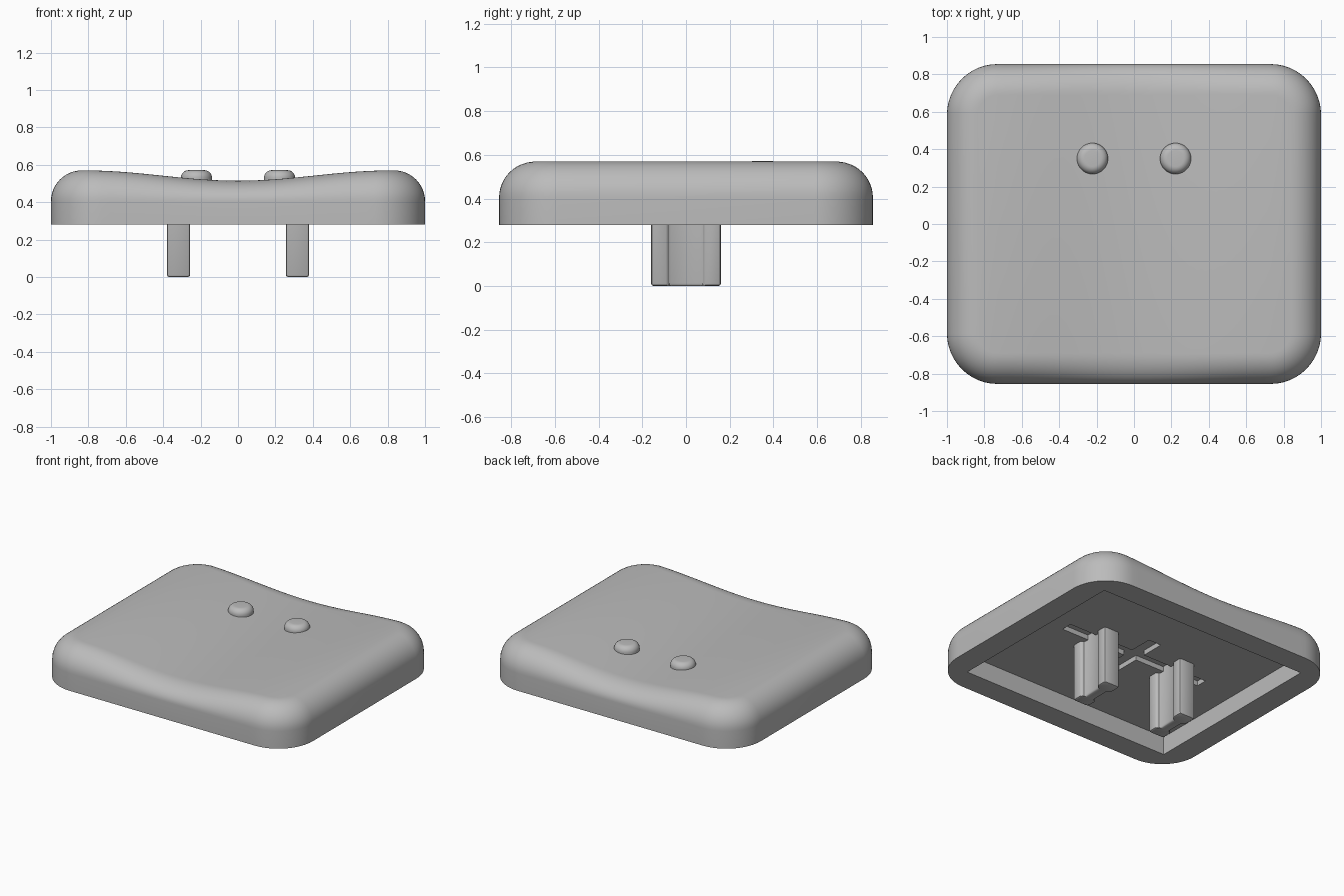
import bpy, bmesh, math

cube = bpy.data.objects.get("Cube")
if cube:
    bpy.data.objects.remove(cube, do_unlink=True)

grey = bpy.data.materials.new("plain grey")
grey.use_nodes = True
grey.diffuse_color = (0.5, 0.5, 0.5, 1)
grey.node_tree.nodes["Principled BSDF"].inputs["Base Color"].default_value = (0.5, 0.5, 0.5, 1)

BASE, CEILING, FILLET_START, FILLET = 0.28, 0.41, 0.405, 0.165
HALF_X, HALF_Y, CORNER = 1.0, 0.855, 0.27


def finish(bm, name, smooth=True):
    bmesh.ops.recalc_face_normals(bm, faces=bm.faces)
    mesh = bpy.data.meshes.new(name)
    bm.to_mesh(mesh)
    bm.free()
    mesh.materials.append(grey)
    obj = bpy.data.objects.new(name, mesh)
    bpy.context.collection.objects.link(obj)
    if smooth:
        shade(obj)
    return obj


def shade(obj):
    bpy.ops.object.select_all(action="DESELECT")
    obj.select_set(True)
    bpy.context.view_layer.objects.active = obj
    bpy.ops.object.shade_smooth_by_angle(angle=math.radians(35))


def bridge(bm, a, b):
    n = len(a)
    for i in range(n):
        j = (i + 1) % n
        bm.faces.new((a[i], a[j], b[j], b[i]))


def top_height(x):
    # shallow valley running front to back
    return 0.5425 - 0.0275 * math.cos(math.pi * min(abs(x) / 0.82, 1))


def half_outline(inset, arc=12, span=32):
    # back half of a rounded rectangle, from right to left
    r = CORNER - inset
    cx, cy = HALF_X - CORNER, HALF_Y - CORNER
    quarter = [(cx + r * math.cos(a), cy + r * math.sin(a))
               for a in (math.pi / 2 * i / arc for i in range(arc + 1))]
    edge = [(cx - 2 * cx * i / span, cy + r) for i in range(1, span)]
    return quarter + edge + [(-x, y) for x, y in reversed(quarter)]


def make_body():
    bm = bmesh.new()

    def ring(inset, rise):
        half = half_outline(inset)
        pts = half + [(x, -y) for x, y in reversed(half)]
        out = []
        for x, y in pts:
            z = BASE if rise is None else FILLET_START + (top_height(x) - FILLET_START) * rise
            out.append(bm.verts.new((x, y, z)))
        return out

    rings = [ring(0, None)]
    for i in range(13):
        a = math.pi / 2 * i / 12
        rings.append(ring(FILLET * (1 - math.cos(a)), math.sin(a)))
    for a, b in zip(rings, rings[1:]):
        bridge(bm, a, b)
    bm.faces.new(rings[0])
    # curved top as strips from back to front
    top = rings[-1]
    n = len(top)
    for i in range(n // 2 - 1):
        bm.faces.new((top[i], top[i + 1], top[n - 2 - i], top[n - 1 - i]))
    return finish(bm, "cap_body", smooth=False)


def cut_box(body, half_x, half_y, roof):
    bm = bmesh.new()
    bmesh.ops.create_cube(bm, size=2)
    for v in bm.verts:
        v.co = (v.co.x * half_x, v.co.y * half_y, roof if v.co.z > 0 else 0.1)
    cutter = finish(bm, "cutter", smooth=False)
    cutter.hide_render = True
    mod = body.modifiers.new("cut", "BOOLEAN")
    mod.operation, mod.solver, mod.object = "DIFFERENCE", "EXACT", cutter
    bpy.ops.object.select_all(action="DESELECT")
    body.select_set(True)
    bpy.context.view_layer.objects.active = body
    bpy.ops.object.modifier_apply(modifier=mod.name)
    bpy.data.objects.remove(cutter, do_unlink=True)


# Shell with a hollow underside and a cross-shaped recess in its ceiling
body = make_body()
cut_box(body, 0.83, 0.69, CEILING)
cut_box(body, 0.57, 0.04, CEILING + 0.035)
cut_box(body, 0.05, 0.21, CEILING + 0.035)
shade(body)


# Waisted mounting posts
def make_post(name, x0):
    quarter = [(0.037, 0.068), (0.042, 0.077), (0.055, 0.082), (0.062, 0.092),
               (0.062, 0.147), (0.058, 0.156), (0.049, 0.16)]
    right = [(x, -y) for x, y in reversed(quarter)] + quarter
    profile = right + [(-x, -y) for x, y in right]
    bm = bmesh.new()
    levels = []
    for z, shrink in ((0, 0.01), (0.004, 0.003), (0.012, 0), (CEILING + 0.04, 0)):
        levels.append([bm.verts.new((x0 + x - math.copysign(shrink, x),
                                     y - math.copysign(shrink, y), z)) for x, y in profile])
    for a, b in zip(levels, levels[1:]):
        bridge(bm, a, b)
    bm.faces.new(levels[0])
    bm.faces.new(levels[-1])
    finish(bm, name)


# Rounded locating bumps
def make_bump(name, x0):
    bm = bmesh.new()
    radius, top, bend = 0.083, 0.571, 0.04
    levels = [(radius, 0.48)]
    for i in range(9):
        a = math.pi / 2 * i / 8
        levels.append((radius - bend * (1 - math.cos(a)), top - bend * (1 - math.sin(a))))
    rings = []
    for r, z in levels:
        rings.append([bm.verts.new((x0 + r * math.cos(t), 0.35 + r * math.sin(t), z))
                      for t in (math.tau * k / 40 for k in range(40))])
    for a, b in zip(rings, rings[1:]):
        bridge(bm, a, b)
    bm.faces.new(rings[0])
    bm.faces.new(rings[-1])
    finish(bm, name)


for side, sign in (("left", 1), ("right", -1)):
    make_post(side + "_post", sign * 0.318)
    make_bump(side + "_bump", sign * 0.222)
